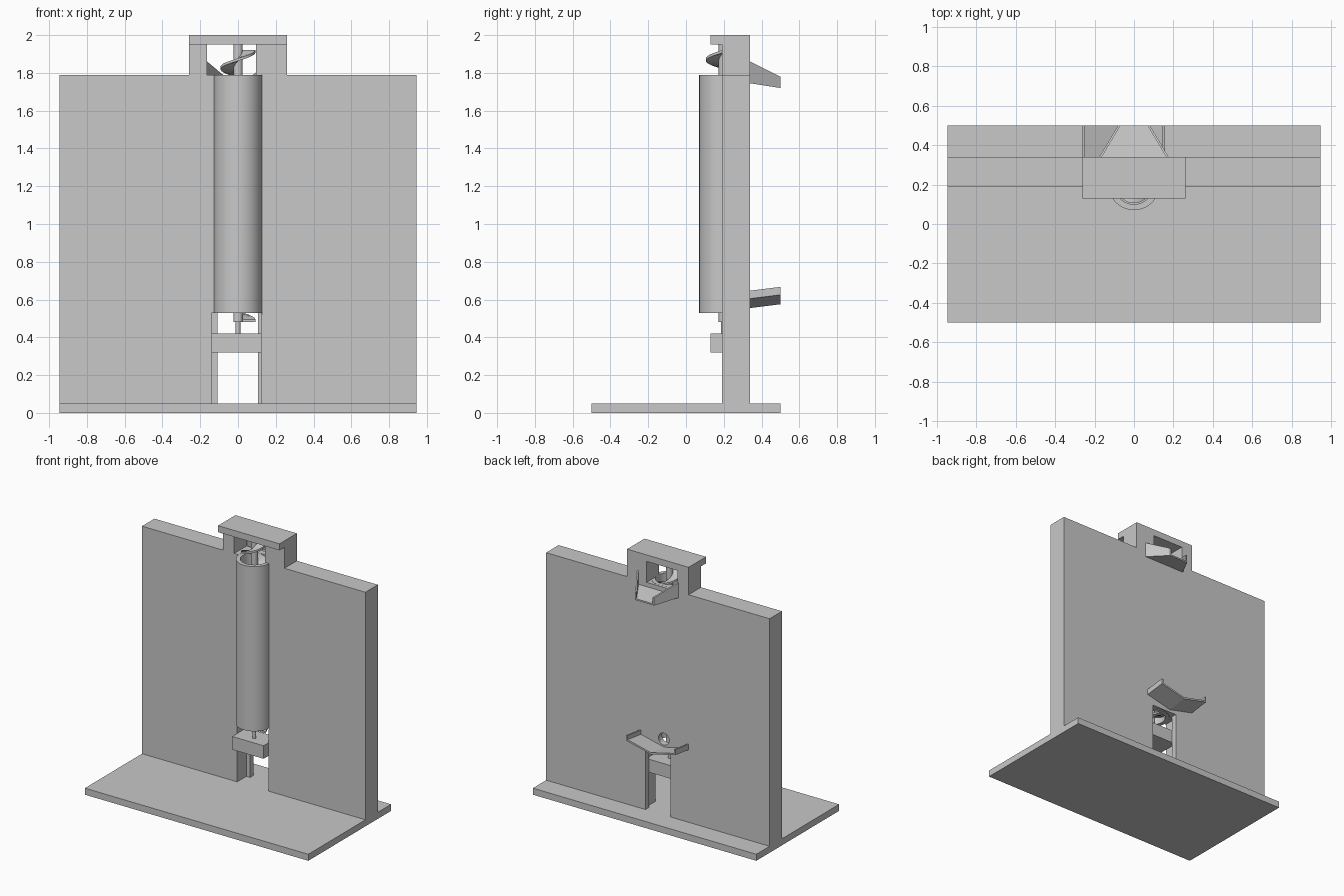
import bpy, bmesh, math
from mathutils import Matrix

cube = bpy.data.objects.get("Cube")
if cube:
    bpy.data.objects.remove(cube, do_unlink=True)

grey = bpy.data.materials.new("light grey")
grey.use_nodes = True
grey.diffuse_color = (0.58, 0.58, 0.58, 1)
grey.node_tree.nodes["Principled BSDF"].inputs["Base Color"].default_value = (0.58, 0.58, 0.58, 1)

AXIS_Y = 0.198      # depth of the screw axis
WALL_F, WALL_B = 0.19, 0.34


def finish(name, bm, smooth=False):
    bmesh.ops.recalc_face_normals(bm, faces=bm.faces)
    mesh = bpy.data.meshes.new(name)
    bm.to_mesh(mesh)
    bm.free()
    mesh.materials.append(grey)
    ob = bpy.data.objects.new(name, mesh)
    bpy.context.collection.objects.link(ob)
    if smooth:
        shade(ob)
    return ob


def shade(ob):
    bpy.ops.object.select_all(action='DESELECT')
    ob.select_set(True)
    bpy.context.view_layer.objects.active = ob
    bpy.ops.object.shade_smooth_by_angle(angle=math.radians(30))


def box(name, x0, x1, y0, y1, z0, z1):
    bm = bmesh.new()
    bmesh.ops.create_cube(bm, size=1)
    for v in bm.verts:
        v.co = ((x0 + x1) / 2 + v.co.x * (x1 - x0),
                (y0 + y1) / 2 + v.co.y * (y1 - y0),
                (z0 + z1) / 2 + v.co.z * (z1 - z0))
    return finish(name, bm)


def rod(name, r, z0, z1, smooth=True):
    bm = bmesh.new()
    bmesh.ops.create_cone(bm, cap_ends=True, segments=64, radius1=r, radius2=r, depth=z1 - z0,
                          matrix=Matrix.Translation((0, AXIS_Y, (z0 + z1) / 2)))
    return finish(name, bm, smooth)


def loft(name, rings, closed=False, smooth=False):
    """Skin a list of equal cross-sections and cap both ends."""
    bm = bmesh.new()
    rows = [[bm.verts.new(p) for p in ring] for ring in rings]
    n = len(rows[0])
    pairs = list(zip(rows, rows[1:]))
    if closed:
        pairs.append((rows[-1], rows[0]))
    for a, b in pairs:
        for i in range(n):
            j = (i + 1) % n
            bm.faces.new((a[i], a[j], b[j], b[i]))
    if not closed:
        bm.faces.new(rows[0])
        bm.faces.new(rows[-1])
    return finish(name, bm, smooth)


def carve(ob, cutters):
    for c in cutters:
        c.hide_render = True
        mod = ob.modifiers.new("cut", 'BOOLEAN')
        mod.operation = 'DIFFERENCE'
        mod.solver = 'EXACT'
        mod.object = c
        bpy.ops.object.select_all(action='DESELECT')
        ob.select_set(True)
        bpy.context.view_layer.objects.active = ob
        bpy.ops.object.modifier_apply(modifier=mod.name)
        bpy.data.objects.remove(c, do_unlink=True)


def outlet_cutter():
    bm = bmesh.new()
    bmesh.ops.create_cone(bm, cap_ends=True, segments=32, radius1=0.045, radius2=0.045, depth=0.2,
                          matrix=Matrix.Translation((-0.05, 0.32, 0.63)) @ Matrix.Rotation(math.pi / 2, 4, 'X'))
    return finish("outlet_cutter", bm)


# Base and back wall, with stepped slot, tube channel and ball outlet
box("base_plate", -0.945, 0.945, -0.5, 0.5, 0, 0.05)
wall = box("wall", -0.945, 0.945, WALL_F, WALL_B, 0.05, 1.79)
carve(wall, [
    box("wide_slot_cutter", -0.14, 0.125, 0.1, 0.30, 0.0, 0.53),
    box("narrow_slot_cutter", -0.108, 0.105, 0.25, 0.4, 0.0, 0.535),
    rod("channel_cutter", 0.1285, 0.52, 1.9, False),
    outlet_cutter(),
])
shade(wall)

# Top frame
box("frame_post_right", -0.26, -0.165, WALL_F, WALL_B, 1.79, 1.95)
box("frame_post_left", 0.095, 0.26, WALL_F, WALL_B, 1.79, 1.95)
box("frame_cap", -0.26, 0.26, 0.13, WALL_B, 1.95, 2.0)

# Lower bearing block
box("bearing_block", -0.14, 0.125, 0.13, 0.30, 0.32, 0.42)

# Lift tube: a rectangular wall section turned around the axis
SECTION = [(0.098, 0.53), (0.128, 0.53), (0.128, 1.79), (0.098, 1.79)]
rings = []
for k in range(64):
    a = 2 * math.pi * k / 64
    rings.append([(r * math.cos(a), AXIS_Y + r * math.sin(a), z) for r, z in SECTION])
tube = loft("lift_tube", rings, closed=True)
carve(tube, [outlet_cutter()])
shade(tube)

# Screw: shaft, pin and helical blade
rod("screw_shaft", 0.025, 0.48, 1.95)
rod("screw_pin", 0.0125, 0.42, 0.48)
TURNS, STEPS, Z0, Z1 = 8, 40, 0.487, 1.915
BLADE = [(0.02, -0.007), (0.092, -0.007), (0.092, 0.007), (0.02, 0.007)]
rings = []
for k in range(TURNS * STEPS + 1):
    a = 2 * math.pi * k / STEPS
    z = Z0 + (Z1 - Z0) * k / (TURNS * STEPS)
    rings.append([(r * math.cos(a), AXIS_Y + r * math.sin(a), z + dz) for r, dz in BLADE])
loft("screw_blade", rings, smooth=True)

# Lower chute: shallow V with upright lips, sloping in toward the wall
V = [(0, 0), (0.208, 0.05), (0.208, 0.092), (0.196, 0.092), (0.196, 0.06), (0, 0.014),
     (-0.196, 0.06), (-0.196, 0.092), (-0.208, 0.092), (-0.208, 0.05)]
loft("lower_chute", [[(x - 0.052, y, z + z0) for x, z in V]
                     for y, z0 in ((WALL_B, 0.555), (0.5, 0.575))])


# Upper chute: tapering trough sloping away from the wall
def trough(y, half, low, high, t=0.012):
    inner = half - t
    return [(-half, y, low), (half, y, low), (half, y, high), (inner, y, high),
            (inner, y, low + t), (-inner, y, low + t), (-inner, y, high), (-half, y, high)]


loft("upper_chute", [trough(WALL_B, 0.175, 1.745, 1.86), trough(0.5, 0.08, 1.72, 1.78)])
